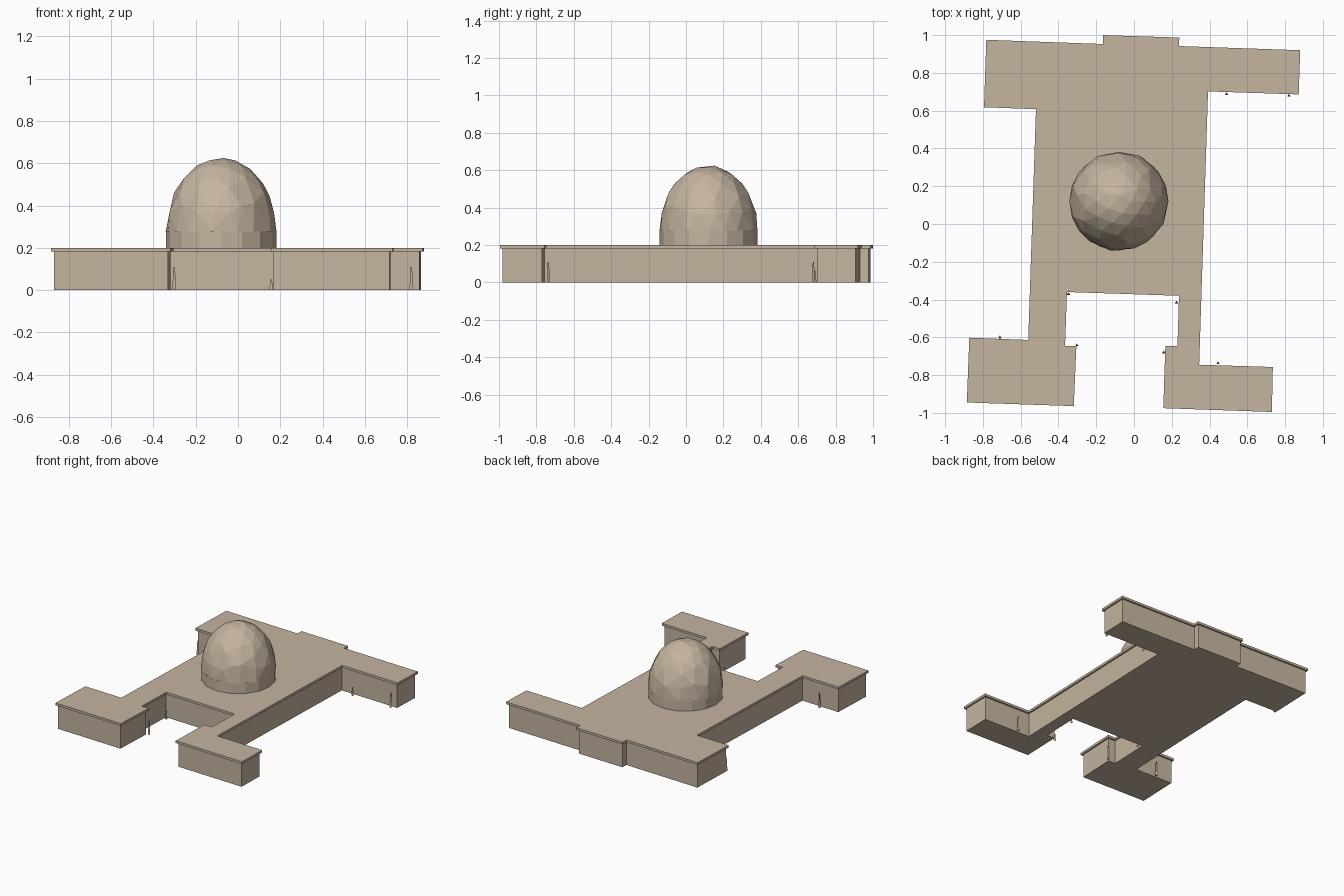
import bpy, bmesh, math
from mathutils import Vector

if "Cube" in bpy.data.objects:
    bpy.data.objects.remove(bpy.data.objects["Cube"])

stone = bpy.data.materials.new("sandstone")
stone.diffuse_color = (0.56, 0.46, 0.35, 1)
stone.use_nodes = True
stone.node_tree.nodes["Principled BSDF"].inputs["Base Color"].default_value = stone.diffuse_color

# Roof outline, clockwise from the back left corner
OUTLINE = [
    (-0.782, 0.975), (-0.165, 0.953), (-0.163, 1.0), (0.24, 0.987), (0.238, 0.942),
    (0.88, 0.92), (0.872, 0.686), (0.392, 0.702), (0.345, -0.745), (0.735, -0.757),
    (0.73, -0.995), (0.155, -0.975), (0.166, -0.645), (0.23, -0.647), (0.238, -0.38),
    (-0.355, -0.36), (-0.365, -0.645), (-0.305, -0.647), (-0.319, -0.964),
    (-0.885, -0.945), (-0.872, -0.602), (-0.56, -0.614), (-0.519, 0.608), (-0.794, 0.618),
]


def inset(points, d):
    """Mitred inward offset of a clockwise polygon."""
    result = []
    for i, p in enumerate(points):
        p = Vector(p)
        a = (p - Vector(points[i - 1])).normalized()
        b = (Vector(points[(i + 1) % len(points)]) - p).normalized()
        na, nb = Vector((a.y, -a.x)), Vector((b.y, -b.x))
        result.append(p + (na + nb) * d / (1 + na.dot(nb)))
    return result


def finish(name, bm):
    bmesh.ops.recalc_face_normals(bm, faces=bm.faces[:])
    mesh = bpy.data.meshes.new(name)
    bm.to_mesh(mesh)
    bm.free()
    mesh.materials.append(stone)
    obj = bpy.data.objects.new(name, mesh)
    bpy.context.collection.objects.link(obj)
    return obj


def slab(name, points, z0, z1):
    bm = bmesh.new()
    face = bm.faces.new([bm.verts.new((p[0], p[1], z0)) for p in points])
    ext = bmesh.ops.extrude_face_region(bm, geom=[face], use_keep_orig=True)
    top = [v for v in ext["geom"] if isinstance(v, bmesh.types.BMVert)]
    bmesh.ops.translate(bm, verts=top, vec=(0, 0, z1 - z0))
    return finish(name, bm)


def prism(name, x, y, z0, z1, r0, r1, sides):
    bm = bmesh.new()
    bmesh.ops.create_cone(bm, cap_ends=True, segments=sides, radius1=r0, radius2=r1, depth=z1 - z0)
    bmesh.ops.translate(bm, verts=bm.verts[:], vec=(x, y, (z0 + z1) / 2))
    return finish(name, bm)


# Building wings and the overhanging roof
slab("walls", inset(OUTLINE, 0.013), 0, 0.182)
slab("roof_slab", OUTLINE, 0.182, 0.2)

# Drum and faceted dome
CX, CY = -0.08, 0.12
prism("dome_drum", CX, CY, 0.198, 0.28, 0.261, 0.261, 16)
bm = bmesh.new()
bmesh.ops.create_icosphere(bm, subdivisions=3, radius=1)
bmesh.ops.bisect_plane(bm, geom=bm.verts[:] + bm.edges[:] + bm.faces[:],
                       plane_co=(0, 0, 0), plane_no=(0, 0, 1), clear_inner=True)
for v in bm.verts:
    v.co = (CX + v.co.x * 0.262, CY + v.co.y * 0.262, 0.278 + v.co.z * 0.347)
dome = finish("dome", bm)
dec = dome.modifiers.new("facets", "DECIMATE")
dec.ratio = 0.7

# Small tapered spikes against the walls
for i, (x, y, h) in enumerate([
        (0.49, 0.688, 0.06), (0.82, 0.68, 0.11), (-0.775, 0.622, 0.11),
        (-0.347, -0.37, 0.06), (0.225, -0.415, 0.02), (-0.302, -0.642, 0.11),
        (0.157, -0.68, 0.05), (0.445, -0.737, 0.11), (-0.71, -0.6, 0.11)]):
    prism(f"wall_spike_{i + 1}", x, y, 0, h, 0.01, 0.004, 3)
